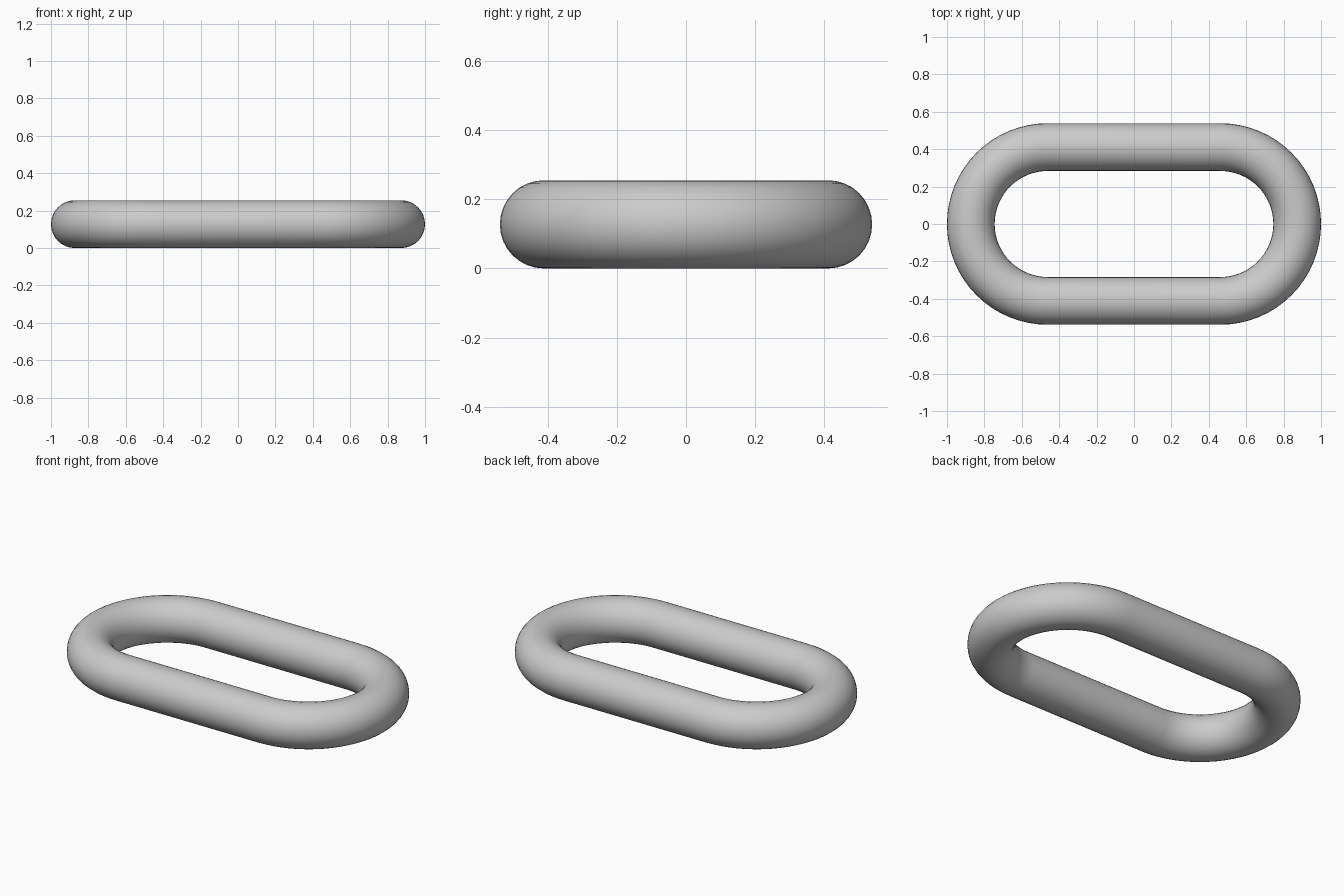
import bpy
import bmesh
from math import sin, cos, pi

if "Cube" in bpy.data.objects:
    bpy.data.objects.remove(bpy.data.objects["Cube"])

TUBE_R = 0.1275             # rod radius
BEND_R = 0.411              # centreline radius of the end bends
BEND_X = 1 - BEND_R - TUBE_R
BEND_STEPS, SIDES = 32, 32

# Stadium-shaped centreline: two half circles joined by straight runs
path = []
for centre_x, start in ((BEND_X, -pi / 2), (-BEND_X, pi / 2)):
    for i in range(BEND_STEPS + 1):
        path.append((centre_x, start + pi * i / BEND_STEPS))

# Sweep a round section along the centreline
bm = bmesh.new()
rings = []
for centre_x, a in path:
    ring = []
    for j in range(SIDES):
        t = 2 * pi * j / SIDES
        r = BEND_R + TUBE_R * cos(t)
        ring.append(bm.verts.new((centre_x + r * cos(a), r * sin(a),
                                  TUBE_R + TUBE_R * sin(t))))
    rings.append(ring)

for i, ring in enumerate(rings):
    nxt = rings[(i + 1) % len(rings)]
    for j in range(SIDES):
        k = (j + 1) % SIDES
        bm.faces.new((ring[j], nxt[j], nxt[k], ring[k])).smooth = True
bmesh.ops.recalc_face_normals(bm, faces=bm.faces)

# Chain link
mesh = bpy.data.meshes.new("chain_link")
bm.to_mesh(mesh)
bm.free()
link = bpy.data.objects.new("chain_link", mesh)
bpy.context.collection.objects.link(link)
